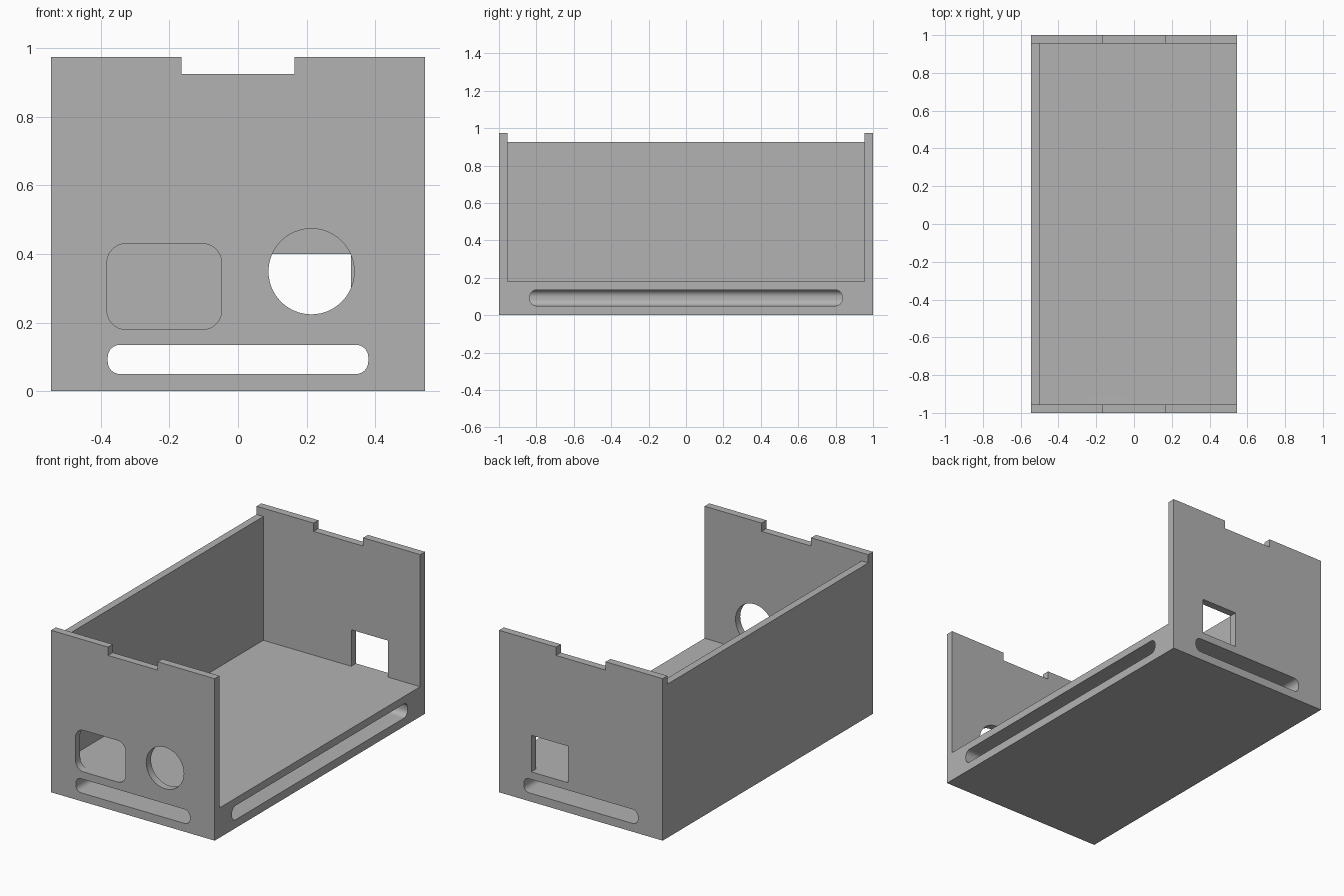
import bpy
import math
from mathutils import Matrix, Vector

cube = bpy.data.objects.get("Cube")
if cube:
    bpy.data.objects.remove(cube, do_unlink=True)

# Overall sizes
HALF_X, HALF_Y, HEIGHT = 0.545, 1.0, 0.975
WALL = 0.045
FLOOR, RIM = 0.18, 0.925
IN_Y = HALF_Y - WALL

grey = bpy.data.materials.new("plain_grey")
grey.use_nodes = True
colour = (0.45, 0.45, 0.45, 1)
grey.diffuse_color = colour
grey.node_tree.nodes["Principled BSDF"].inputs["Base Color"].default_value = colour


def rounded_rect(u0, u1, v0, v1, r=0.0, steps=10):
    """Counter-clockwise outline; r = 0 gives square corners."""
    if r == 0:
        return [(u0, v0), (u1, v0), (u1, v1), (u0, v1)]
    centres = [(u1 - r, v1 - r), (u0 + r, v1 - r), (u0 + r, v0 + r), (u1 - r, v0 + r)]
    pts = []
    for q, (cu, cv) in enumerate(centres):
        for i in range(steps + 1):
            a = math.pi / 2 * (q + i / steps)
            pts.append((cu + r * math.cos(a), cv + r * math.sin(a)))
    return pts


def circle(u, v, r, n=64):
    return [(u + r * math.cos(math.tau * i / n), v + r * math.sin(math.tau * i / n))
            for i in range(n)]


def prism(name, outline, axis, start, end):
    """Extrude an upright outline along x (outline in y, z) or y (outline in x, z)."""
    if axis == "x":
        place = lambda u, v, d: (d, u, v)
    else:
        place = lambda u, v, d: (u, d, v)
        start, end = end, start
    n = len(outline)
    verts = [place(u, v, d) for d in (start, end) for u, v in outline]
    faces = [list(range(n))[::-1], list(range(n, 2 * n))]
    faces += [[i, (i + 1) % n, n + (i + 1) % n, n + i] for i in range(n)]
    mesh = bpy.data.meshes.new(name)
    mesh.from_pydata(verts, [], faces)
    obj = bpy.data.objects.new(name, mesh)
    bpy.context.collection.objects.link(obj)
    return obj


# Solid block that the tray is carved from
body = prism("case_body", rounded_rect(-HALF_X, HALF_X, 0, HEIGHT), "y", -HALF_Y, HALF_Y)
body.data.materials.append(grey)

slot_z = (0.05, 0.135)
cutters = [
    # Open interior, and the lower rim of the long wall
    prism("interior_cut", rounded_rect(-IN_Y, IN_Y, FLOOR, 1.2), "x", WALL - HALF_X, 0.7),
    prism("rim_cut", rounded_rect(-IN_Y, IN_Y, RIM, 1.2), "x", -0.7, 0.7),
    # Notches in both end panels
    prism("notch_cut", rounded_rect(-0.165, 0.165, RIM, 1.2), "y", -1.1, 1.1),
    # Rounded tunnel through the base, and the side slot that opens into it
    prism("tunnel_cut", rounded_rect(-0.38, 0.38, *slot_z, 0.036), "y", -1.1, 1.1),
    prism("side_slot_cut", rounded_rect(-0.835, 0.835, *slot_z, 0.036), "x", 0, 0.7),
    # Front openings and the back window
    prism("front_window_cut", rounded_rect(-0.382, -0.048, FLOOR, 0.43, 0.055), "y", -1.1, -0.9),
    prism("round_hole_cut", circle(0.214, 0.349, 0.125), "y", -1.1, -0.9),
    prism("back_window_cut", rounded_rect(0.086, 0.33, FLOOR, 0.4), "y", 0.9, 1.1),
]

for cutter in cutters:
    cutter.hide_render = True
    mod = body.modifiers.new(cutter.name, "BOOLEAN")
    mod.operation = "DIFFERENCE"
    mod.solver = "EXACT"
    mod.object = cutter

# Bake the cuts and drop the helpers
bpy.context.view_layer.update()
graph = bpy.context.evaluated_depsgraph_get()
carved = bpy.data.meshes.new_from_object(body.evaluated_get(graph))
body.modifiers.clear()
body.data = carved
carved.name = "case_body"
for cutter in cutters:
    bpy.data.objects.remove(cutter, do_unlink=True)

carved.materials.clear()
carved.materials.append(grey)
for face in carved.polygons:
    face.material_index = 0

bpy.ops.object.select_all(action="DESELECT")
body.select_set(True)
bpy.context.view_layer.objects.active = body
bpy.ops.object.shade_smooth_by_angle(angle=math.radians(30))
